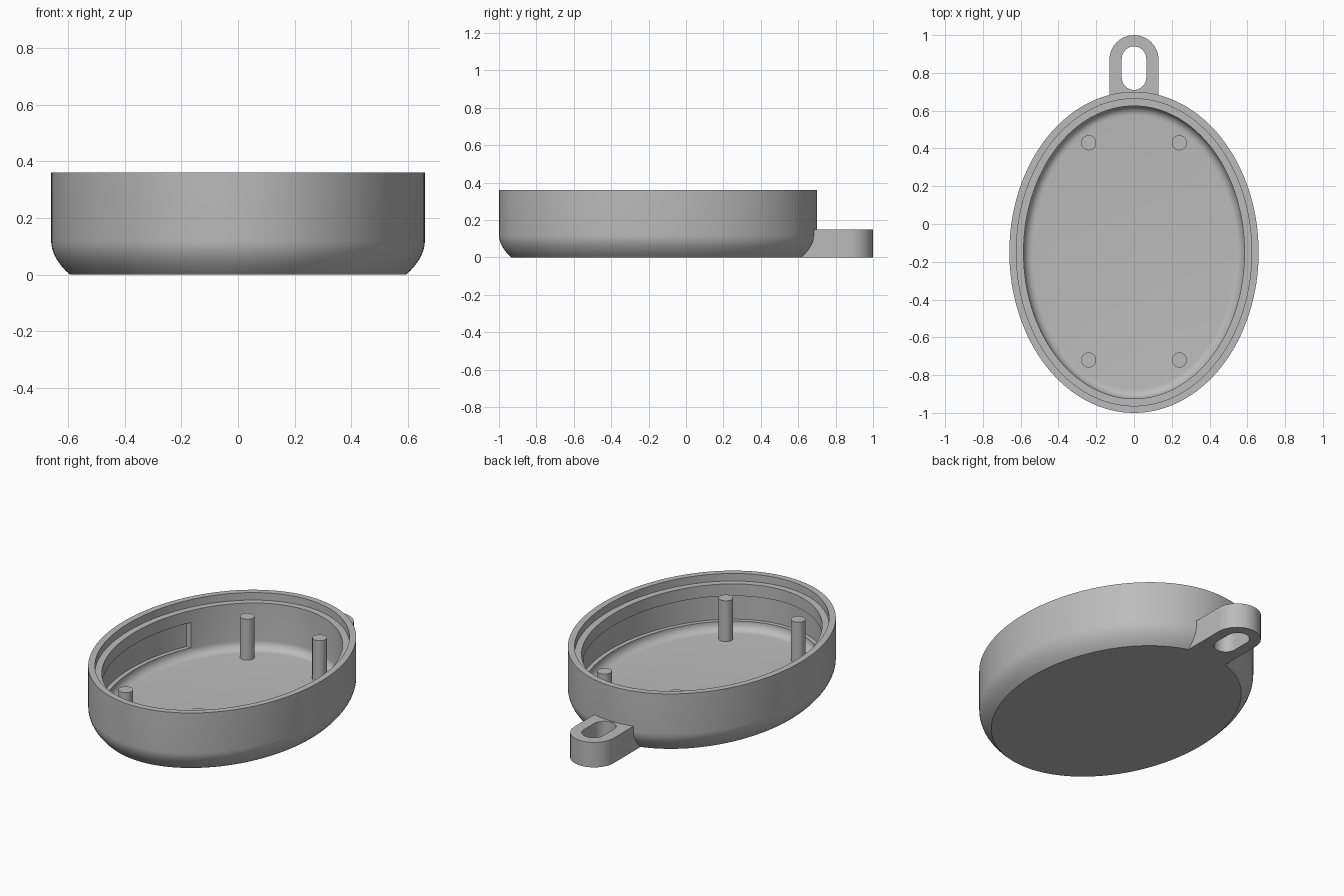
import bpy
import bmesh
import math

CY = -0.15          # centre of the oval body along y
A, B = 0.66, 0.85   # outer half width and half length
N = 128

if "Cube" in bpy.data.objects:
    bpy.data.objects.remove(bpy.data.objects["Cube"])

grey = bpy.data.materials.new("plain_grey")
grey.use_nodes = True
grey.diffuse_color = (0.5, 0.5, 0.5, 1)
grey.node_tree.nodes["Principled BSDF"].inputs["Base Color"].default_value = (0.5, 0.5, 0.5, 1)


def finish(name, bm):
    """Turn a bmesh into a smooth shaded grey object."""
    bmesh.ops.recalc_face_normals(bm, faces=bm.faces)
    mesh = bpy.data.meshes.new(name)
    bm.to_mesh(mesh)
    bm.free()
    mesh.materials.append(grey)
    obj = bpy.data.objects.new(name, mesh)
    bpy.context.collection.objects.link(obj)
    bpy.ops.object.select_all(action='DESELECT')
    obj.select_set(True)
    bpy.context.view_layer.objects.active = obj
    bpy.ops.object.shade_smooth_by_angle(angle=math.radians(30))
    return obj


def oval(inset):
    steps = [2 * math.pi * i / N for i in range(N)]
    return [((A - inset) * math.cos(t), CY + (B - inset) * math.sin(t)) for t in steps]


def loft(rings):
    """Join closed rings of (outline, z) and cap both ends."""
    bm = bmesh.new()
    rows = [[bm.verts.new((x, y, z)) for x, y in pts] for pts, z in rings]
    for low, high in zip(rows, rows[1:]):
        n = len(low)
        for i in range(n):
            j = (i + 1) % n
            bm.faces.new((low[i], low[j], high[j], high[i]))
    bm.faces.new(rows[0][::-1])
    bm.faces.new(rows[-1])
    return bm


# Oval tray: rounded underside, stepped rim, filleted inner floor
WALL, FLOOR, FILLET = 0.075, 0.04, 0.05
profile = [(0.066 * (1 - k / 8) ** 2, 0.12 * k / 8) for k in range(9)]
profile += [(0, 0.36), (0.037, 0.36), (0.037, 0.315), (WALL, 0.315)]
for k in range(9):
    t = math.pi / 2 * k / 8
    profile.append((WALL + FILLET * (1 - math.cos(t)), FLOOR + FILLET * (1 - math.sin(t))))
tray = finish("tray", loft([(oval(i), z) for i, z in profile]))

# Shallow recess around the front and sides of the inner wall
outline = [p for p in oval(0.05) if p[1] < 0.29]
cutter = finish("recess_cutter", loft([(outline, 0.092), (outline, 0.243)]))
cutter.hide_render = True
cut = tray.modifiers.new("recess", 'BOOLEAN')
cut.operation = 'DIFFERENCE'
cut.solver = 'EXACT'
cut.object = cutter
bpy.context.view_layer.objects.active = tray
bpy.ops.object.modifier_apply(modifier=cut.name)
bpy.data.objects.remove(cutter)
bpy.ops.object.select_all(action='DESELECT')
tray.select_set(True)
bpy.ops.object.shade_smooth_by_angle(angle=math.radians(30))

# Four standing posts
for side, x in (("left", 0.24), ("right", -0.24)):
    for end, y in (("front", -0.72), ("back", 0.43)):
        ring = [(x + 0.04 * math.cos(math.pi * i / 16), y + 0.04 * math.sin(math.pi * i / 16))
                for i in range(32)]
        finish(f"{end}_{side}_post", loft([(ring, FLOOR - 0.01), (ring, 0.285)]))


def arc(cy, r, start):
    """Half circle of points, counter-clockwise from the start angle."""
    angles = [start + math.pi * i / 24 for i in range(25)]
    return [(r * math.cos(t), cy + r * math.sin(t)) for t in angles]


# Hanging tab with a slot, its root following the body
root = [(x, CY + 0.78 * math.sqrt(1 - (x / 0.6) ** 2))
        for x in (-0.13 + 0.26 * i / 12 for i in range(13))]
slot = arc(0.875, 0.065, 0) + arc(0.775, 0.065, math.pi)
curve = bpy.data.curves.new("tab_outline", 'CURVE')
curve.dimensions = '2D'
curve.fill_mode = 'BOTH'
curve.extrude = 0.075
for pts in (arc(0.87, 0.13, 0) + root, slot):
    spline = curve.splines.new('POLY')
    spline.points.add(len(pts) - 1)
    for point, (x, y) in zip(spline.points, pts):
        point.co = (x, y, 0, 1)
    spline.use_cyclic_u = True
shape = bpy.data.objects.new("tab_outline", curve)
bpy.context.collection.objects.link(shape)
bpy.context.view_layer.update()
mesh = bpy.data.meshes.new_from_object(shape.evaluated_get(bpy.context.evaluated_depsgraph_get()))
bm = bmesh.new()
bm.from_mesh(mesh)
bmesh.ops.remove_doubles(bm, verts=bm.verts, dist=0.0001)
bmesh.ops.translate(bm, verts=bm.verts, vec=(0, 0, 0.075))
bpy.data.objects.remove(shape)
bpy.data.meshes.remove(mesh)
finish("hanging_tab", bm)
